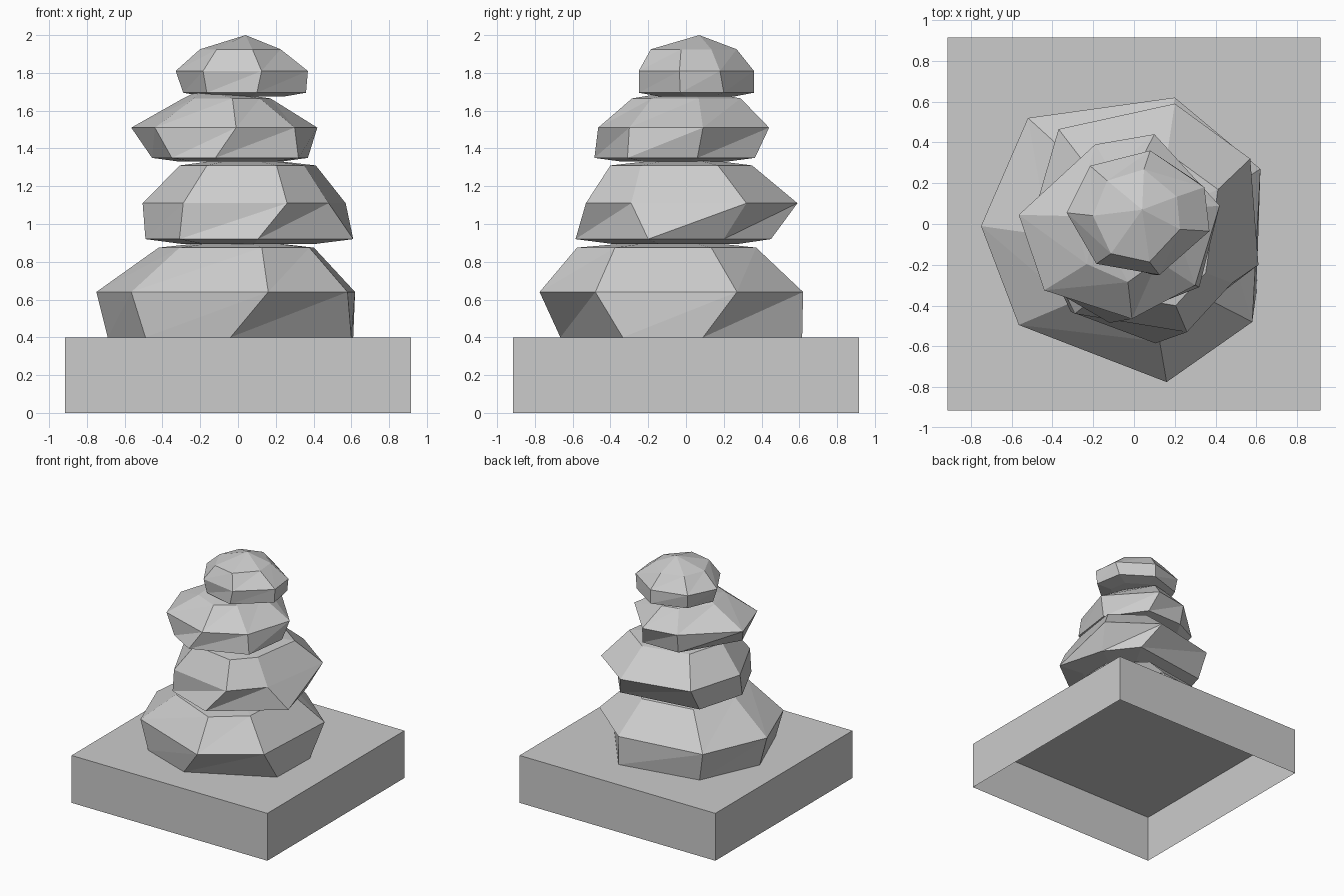
import bpy, bmesh

if "Cube" in bpy.data.objects:
    bpy.data.objects.remove(bpy.data.objects["Cube"])


def finish(bm, name):
    bmesh.ops.recalc_face_normals(bm, faces=bm.faces)
    mesh = bpy.data.meshes.new(name)
    bm.to_mesh(mesh)
    bm.free()
    obj = bpy.data.objects.new(name, mesh)
    bpy.context.collection.objects.link(obj)
    return obj


def stone(name, low, mid, heights, shrink, apex, sag):
    """Faceted stone: rings low, mid, and a shoulder shrunk from mid, closed by a peak."""
    z_low, z_mid, z_top = heights
    sx, ox, sy, oy = shrink
    n = len(mid)
    cx, cy = sum(p[0] for p in low) / n, sum(p[1] for p in low) / n
    rings = [[(x, y, z_low) for x, y in low],
             [(x, y, z_mid) for x, y in mid],
             [(x * sx + ox, y * sy + oy, z_top) for x, y in mid]]
    if sag:  # slightly bulging underside
        rings.insert(0, [(cx + (x - cx) * 0.65, cy + (y - cy) * 0.65, z_low - sag) for x, y in low])
    bm = bmesh.new()
    loops = [[bm.verts.new(p) for p in ring] for ring in rings]
    bm.faces.new(loops[0])
    for a, b in zip(loops, loops[1:]):
        for i in range(n):
            j = (i + 1) % n
            bm.faces.new((a[i], a[j], b[j]))
            bm.faces.new((a[i], b[j], b[i]))
    peak = bm.verts.new(apex)
    for i in range(n):
        bm.faces.new((loops[-1][i], loops[-1][(i + 1) % n], peak))
    return finish(bm, name)


# Square plinth, open underneath
bm = bmesh.new()
bmesh.ops.create_cube(bm, size=1)
for v in bm.verts:
    v.co = (v.co.x * 1.83, v.co.y * 1.83, (v.co.z + 0.5) * 0.4)
bmesh.ops.delete(bm, geom=[f for f in bm.faces if f.calc_center_median().z < 0.01],
                 context='FACES_ONLY')
finish(bm, "plinth")

# Stacked stones, bottom to top (rings run from the left, around the front)
stone("bottom_stone",
      [(-.69, .0), (-.49, -.5), (-.04, -.665), (.60, -.335), (.61, .09), (.2, .615), (-.47, .49)],
      [(-.75, -.01), (-.565, -.495), (.16, -.775), (.58, -.48), (.62, .27), (.2, .62), (-.52, .52)],
      (.4, .64, .875), (.6, .03, .68, -.05), (.0, -.05, .92), 0)

stone("lower_middle_stone",
      [(-.49, -.05), (-.31, -.43), (.105, -.585), (.61, -.2), (.5, .2), (.3, .45), (-.375, .355)],
      [(-.505, .0), (-.29, -.44), (.26, -.53), (.48, -.29), (.57, .32), (.2, .59), (-.37, .465)],
      (.92, 1.11, 1.31), (.67, .03, .67, -.045), (.02, .0, 1.355), .025)

stone("upper_middle_stone",
      [(-.455, -.1), (-.35, -.35), (-.12, -.485), (.32, -.31), (.37, .06), (.15, .365), (-.18, .36)],
      [(-.565, .045), (-.44, -.325), (-.01, -.465), (.3, -.3), (.42, .09), (.1, .44), (-.19, .39)],
      (1.35, 1.51, 1.665), (.47, -.025, .635, .01), (-.19, .02, 1.715), .02)

stone("top_stone",
      [(-.29, .05), (-.165, -.18), (.1, -.25), (.36, -.03), (.32, .2), (.08, .36), (-.2, .27)],
      [(-.33, .055), (-.185, -.195), (.125, -.25), (.37, -.035), (.345, .18), (.08, .36), (-.215, .285)],
      (1.695, 1.81, 1.925), (.61, .0, .745, .0), (.04, .07, 2.0), .02)
